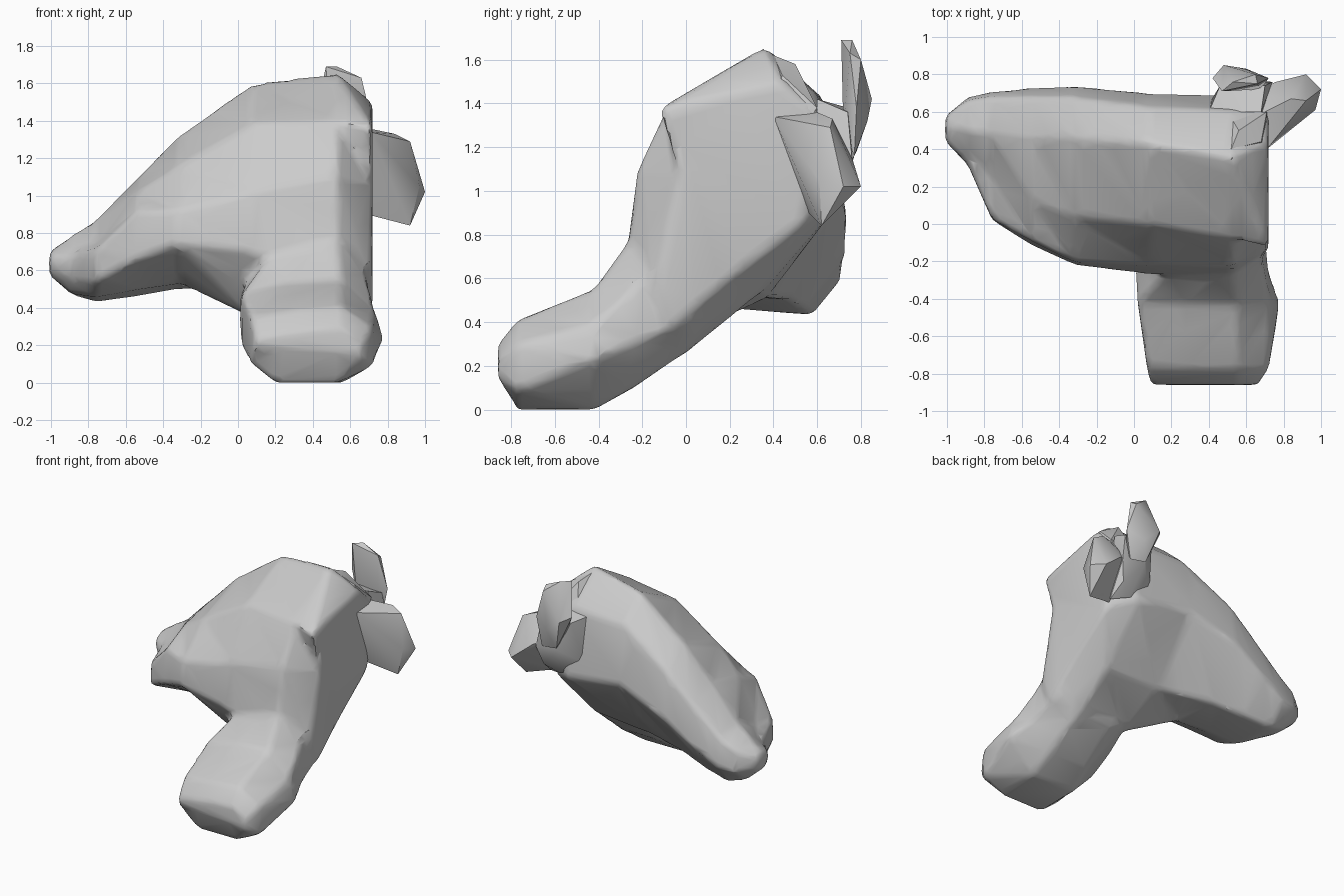
import bpy
import bmesh
import math
from mathutils import Vector

old = bpy.data.objects.get("Cube")
if old:
    bpy.data.objects.remove(old, do_unlink=True)


def make_material(name, value):
    mat = bpy.data.materials.new(name)
    mat.use_nodes = True
    colour = (value, value, value, 1)
    mat.diffuse_color = colour
    mat.node_tree.nodes["Principled BSDF"].inputs["Base Color"].default_value = colour
    return mat


clay = make_material("clay grey", 0.6)


def finish_object(bm, name):
    """Turn a bmesh into a named, coloured object in the scene."""
    bmesh.ops.recalc_face_normals(bm, faces=bm.faces[:])
    mesh = bpy.data.meshes.new(name)
    bm.to_mesh(mesh)
    bm.free()
    mesh.materials.append(clay)
    obj = bpy.data.objects.new(name, mesh)
    bpy.context.collection.objects.link(obj)
    return obj


def shade(obj, degrees):
    bpy.ops.object.select_all(action="DESELECT")
    bpy.context.view_layer.objects.active = obj
    obj.select_set(True)
    bpy.ops.object.shade_smooth_by_angle(angle=math.radians(degrees))


def add_loft(bm, sections, place):
    """Skin a closed tube through outlines; place(station, a, b) gives a point."""
    rings = [[bm.verts.new(place(station, a, b)) for a, b in outline]
             for station, outline in sections]
    for ring, following in zip(rings, rings[1:]):
        for i in range(len(ring)):
            j = (i + 1) % len(ring)
            bm.faces.new((ring[i], ring[j], following[j], following[i]))
    bm.faces.new(rings[0])
    bm.faces.new(rings[-1])


def make_hull(name, points):
    """Faceted solid wrapped around a few corner points."""
    bm = bmesh.new()
    for point in points:
        bm.verts.new(Vector(point))
    result = bmesh.ops.convex_hull(bm, input=bm.verts[:])
    loose = set(result["geom_interior"]) | set(result["geom_unused"])
    bmesh.ops.delete(bm, geom=[v for v in loose if isinstance(v, bmesh.types.BMVert)],
                     context="VERTS")
    obj = finish_object(bm, name)
    shade(obj, 35)
    return obj


# Body outlines in (y, z) along x: top, front, underside, back
body_sections = [
    (-1.01, [(.53, .71), (.47, .7), (.44, .67), (.44, .62),
             (.47, .58), (.53, .57), (.58, .6), (.58, .67)]),
    (-.89, [(.5, .79), (.38, .7), (.32, .66), (.32, .55),
            (.42, .48), (.56, .47), (.68, .57), (.66, .73)]),
    (-.76, [(.48, .87), (.25, .74), (.03, .71), (.02, .54),
            (.2, .46), (.58, .43), (.71, .59), (.68, .8)]),
    (-.54, [(.46, 1.09), (.12, 1.02), (-.09, .92), (-.12, .66),
            (.15, .5), (.54, .46), (.73, .72), (.68, .99)]),
    (-.32, [(.46, 1.32), (.04, 1.16), (-.2, .92), (-.22, .74),
            (.1, .53), (.48, .5), (.74, .86), (.68, 1.18)]),
    (.08, [(.43, 1.6), (0, 1.39), (-.22, 1.02), (-.27, .7),
           (.0, .34), (.37, .51), (.7, 1), (.63, 1.42)]),
    (.53, [(.36, 1.66), (-.08, 1.4), (-.22, 1.1), (-.28, .65),
           (-.02, .24), (.35, .54), (.69, .93), (.61, 1.43)]),
    (.72, [(.44, 1.5), (-.13, 1.37), (-.03, 1.06), (-.14, .56),
           (-.06, .38), (.2, .6), (.55, .86), (.6, 1.36)]),
]

# Muzzle outlines in (x, z) along y: top, outer side, underside, inner side
muzzle_sections = [
    (-.86, [(.1, .24), (.3, .27), (.55, .3), (.66, .22),
            (.66, .14), (.53, .17), (.22, .19), (.09, .2)]),
    (-.77, [(.07, .35), (.3, .39), (.55, .41), (.72, .3),
            (.72, .09), (.53, 0), (.2, 0), (.07, .1)]),
    (-.42, [(.02, .47), (.25, .53), (.55, .55), (.73, .39),
            (.78, .23), (.56, 0), (.2, 0), (.02, .19)]),
    (-.24, [(.01, .46), (.2, .72), (.53, .8), (.69, .55),
            (.72, .3), (.56, .1), (.22, .1), (.01, .3)]),
    (.05, [(.1, .5), (.2, 1), (.53, 1.1), (.65, .8),
           (.69, .42), (.55, .3), (.25, .3), (.08, .4)]),
]

# Body and muzzle fused into one skin, then reduced to irregular planes
bm = bmesh.new()
add_loft(bm, body_sections, lambda s, a, b: (s, a, b))
add_loft(bm, muzzle_sections, lambda s, a, b: (a, s, b))
rough = finish_object(bm, "body_source")

remesh = rough.modifiers.new("fuse", "REMESH")
remesh.mode = "VOXEL"
remesh.voxel_size = 0.022
relax = rough.modifiers.new("relax", "SMOOTH")
relax.factor = 0.5
relax.iterations = 8
reduce = rough.modifiers.new("reduce", "DECIMATE")
reduce.ratio = 0.06

bpy.context.view_layer.update()
graph = bpy.context.evaluated_depsgraph_get()
skin = bpy.data.meshes.new_from_object(rough.evaluated_get(graph))
bpy.data.objects.remove(rough, do_unlink=True)
skin.name = "body_and_muzzle"
skin.materials.clear()
skin.materials.append(clay)
body = bpy.data.objects.new("body_and_muzzle", skin)
bpy.context.collection.objects.link(body)
shade(body, 35)

# Upright ear blade behind the crown
make_hull("upper_ear", [
    (.47, .71, 1.69), (.53, .76, 1.69), (.66, .75, 1.63), (.65, .8, 1.6),
    (.42, .78, 1.45), (.48, .85, 1.42), (.72, .78, 1.38), (.6, .83, 1.32),
    (.5, .72, 1.3), (.68, .72, 1.28), (.55, .78, 1.18), (.68, .77, 1.16)])

# Root joining both ears to the back of the head
make_hull("ear_root", [
    (.4, .6, 1.4), (.68, .6, 1.42), (.46, .74, 1.38), (.7, .74, 1.36),
    (.55, .77, 1.16), (.74, .76, 1.14), (.4, .64, 1.05),
    (.6, .66, .93), (.72, .6, .9), (.7, .72, 1)])

# Lower ear spreading out to the side
make_hull("side_ear", [
    (.71, .4, 1.34), (.69, .56, .9), (.62, .7, 1.2), (.8, .62, .89),
    (.92, .62, .84), (1, .72, 1.02), (.97, .61, 1.05), (.92, .8, 1.02),
    (.92, .66, 1.29), (.84, .67, 1.33), (.6, .55, 1.38), (.76, .76, 1.15)])

# Angular brow plate on the outer corner of the crown
make_hull("brow", [
    (.52, .4, 1.62), (.56, .5, 1.58), (.68, .44, 1.53), (.71, .6, 1.38),
    (.72, .48, 1.2), (.72, .4, 1.36), (.5, .6, 1.38), (.5, .4, 1.3)])
